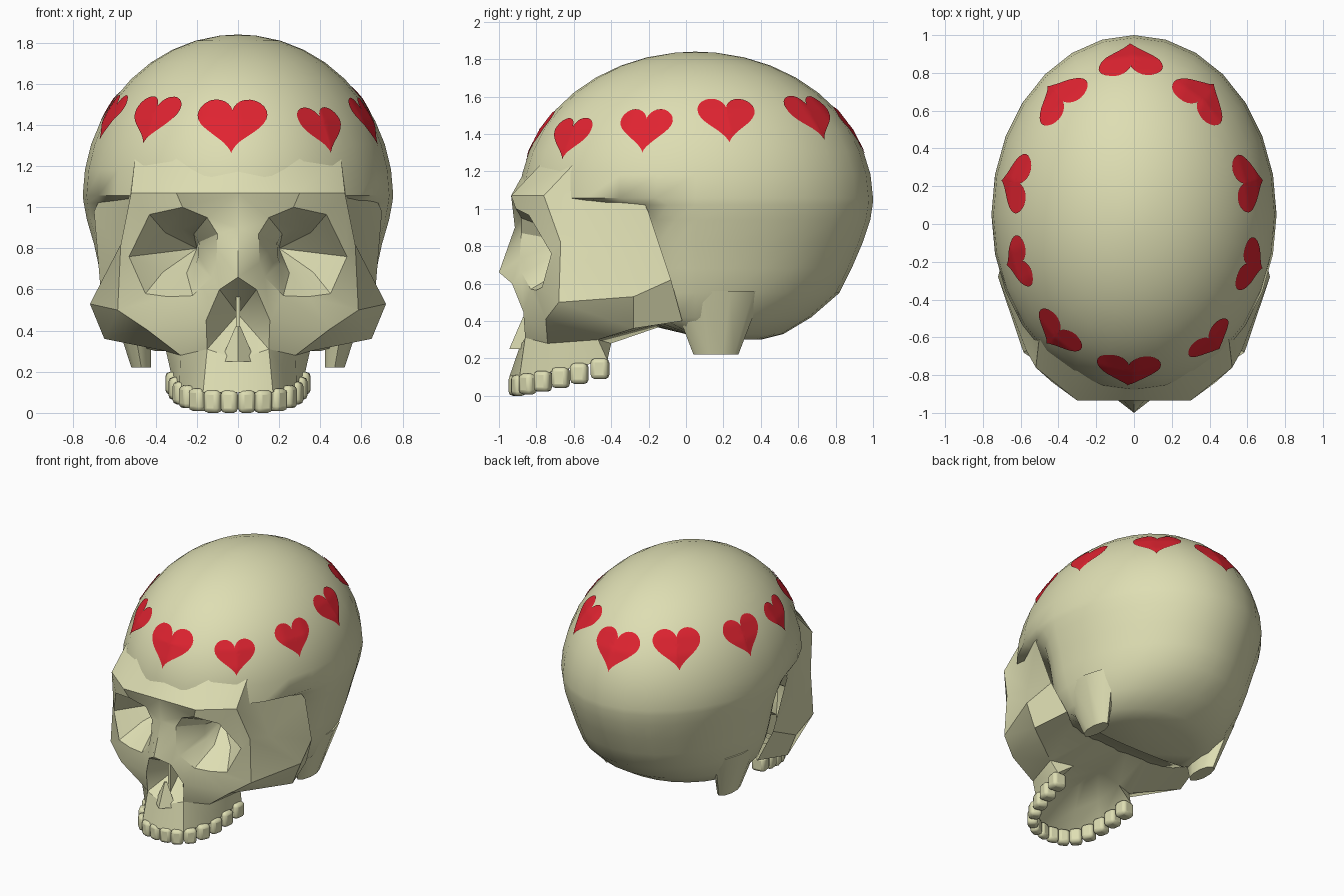
import bpy, bmesh, math
from mathutils import Vector, Matrix
from mathutils.bvhtree import BVHTree

if "Cube" in bpy.data.objects:
    bpy.data.objects.remove(bpy.data.objects["Cube"])


def material(name, rgb):
    m = bpy.data.materials.new(name)
    m.diffuse_color = (*rgb, 1)
    m.use_nodes = True
    m.node_tree.nodes["Principled BSDF"].inputs["Base Color"].default_value = m.diffuse_color
    return m


BONE = material("bone", (0.73, 0.73, 0.45))
RED = material("heart_red", (0.74, 0.017, 0.03))


def finish(name, bm, mat, angle=35, recalc=True):
    if recalc:
        bmesh.ops.recalc_face_normals(bm, faces=bm.faces[:])
    me = bpy.data.meshes.new(name)
    bm.to_mesh(me)
    bm.free()
    me.shade_smooth()
    me.set_sharp_from_angle(angle=math.radians(angle))
    me.materials.append(mat)
    ob = bpy.data.objects.new(name, me)
    bpy.context.collection.objects.link(ob)
    return ob


# Cranium: horizontal egg-shaped rings (z, half width, front y, back y)
SEG, YC = 28, 0.05
rings = [(0.30, 0.40, 0.02, 0.40), (0.33, 0.50, 0.0, 0.52), (0.42, 0.58, -0.38, 0.67),
         (0.55, 0.635, -0.40, 0.82), (0.68, 0.67, -0.40, 0.885), (0.82, 0.70, -0.40, 0.945),
         (0.94, 0.735, -0.42, 0.985), (1.02, 0.75, -0.60, 0.998)]
for i in range(10):
    a = math.radians(9.2 * i + 0.5)
    c = math.cos(a)
    rings.append((1.05 + 0.79 * math.sin(a), 0.755 * c, YC - 0.94 * c, YC + 0.95 * c))
bm = bmesh.new()
prev = None
for z, w, yf, yb in rings:
    ring = []
    for k in range(SEG):
        t = 2 * math.pi * k / SEG
        s = math.sin(t)
        ring.append(bm.verts.new((w * math.cos(t), YC + s * (yb - YC if s > 0 else YC - yf), z)))
    if prev:
        for k in range(SEG):
            j = (k + 1) % SEG
            bm.faces.new((prev[k], prev[j], ring[j], ring[k]))
    else:
        bm.faces.new(ring[::-1])
    prev = ring
pole = bm.verts.new((0, YC, 1.84))
for k in range(SEG):
    bm.faces.new((prev[k], prev[(k + 1) % SEG], pole))
bmesh.ops.recalc_face_normals(bm, faces=bm.faces[:])
tree = BVHTree.FromBMesh(bm)
finish("cranium", bm, BONE, 50)

# Face: short profiles lofted into strips, each mirrored to the other side
bm = bmesh.new()


def loft(*rows, closed=False):
    for ra, rb in zip(rows, rows[1:]):
        for i in range(len(ra) - (0 if closed else 1)):
            j = (i + 1) % len(ra)
            corners = list(dict.fromkeys((ra[i], ra[j], rb[j], rb[i])))
            if len(corners) < 3:
                continue
            for side in (1, -1):
                bm.faces.new([bm.verts.new((side * x, y, z)) for x, y, z in corners])


# Eye sockets: ring around the socket, rim, inner ring, deepest point
around = [(0, -.935, 1.07), (.3, -.935, 1.07), (.52, -.76, 1.07), (.57, -.67, .82), (.585, -.68, .5),
          (.45, -.75, .41), (.155, -.87, .45), (.09, -.93, .6), (0, -1.0, .66), (0, -.915, .9)]
rim = [(.15, -.88, .95), (.27, -.91, 1.0), (.43, -.84, .965), (.53, -.72, .76), (.45, -.77, .58),
       (.34, -.80, .565), (.22, -.83, .57), (.13, -.88, .66), (.105, -.89, .73), (.1, -.88, .87)]
inner = [tuple(Vector(r).lerp(Vector((.28, -.45, .79)), .5)) for r in rim]
loft(around, rim, inner, [(.2, -.46, .8)] * 10, closed=True)

# Forehead, temples and cheekbones running back to the cranium
middle = [(0, -.835, 1.25), (.3, -.765, 1.25), (.5, -.59, 1.25), (.575, -.45, .76), (.72, -.28, .53), (.65, -.28, .36)]
back = [(.6, -.3, 1.2), (.70, -.2, .98), (.67, -.08, .62), (.58, -.02, .40)]
loft(around[:6], middle)
loft(middle[2:], back)

# Upper jaw, tooth edge, palate and skull base
cheek = [around[6], around[5], middle[5]]
jaw = [(0, -.89, .26), (.15, -.86, .31), (.28, -.74, .28), (.35, -.47, .30)]
edge = [(0, -.945, .10), (.17, -.89, .10), (.285, -.7, .13), (.325, -.42, .19)]
palate = [(0, -.78, .18), (.1, -.74, .2), (.2, -.62, .25), (.2, -.4, .28)]
roof = [(0, -.6, .29), (0, -.58, .29), (0, -.5, .31), (0, -.38, .32)]
loft(cheek, jaw[1:])
loft(jaw, edge, palate, roof)
loft([middle[5], jaw[3], palate[3], roof[3]],
     [back[3], (.45, -.12, .39), (.2, -.05, .40), (0, -.05, .40)])
loft([jaw[3], edge[3], palate[3]], [jaw[3], jaw[3], palate[3]])

# Nose opening narrowing to a point inside
nose = [around[8], around[7], around[6], jaw[1], jaw[0]]
loft(nose, [(0, -.66, .48)] * 5)
bmesh.ops.remove_doubles(bm, verts=bm.verts[:], dist=0.0005)
finish("face_bones", bm, BONE, 32)

# Nasal spine and septum inside the nose opening
bm = bmesh.new()
bmesh.ops.create_cone(bm, cap_ends=True, segments=4, radius1=.085, radius2=.012, depth=.17,
                      matrix=Matrix.Translation((0, -.86, .335)))
bmesh.ops.create_cube(bm, size=1, matrix=Matrix.Translation((0, -.74, .47)) @ Matrix.Diagonal((.02, .16, .3, 1)))
finish("nasal_spine", bm, BONE)

# Bony bumps under the skull behind the ears
for side, label in ((1, "right"), (-1, "left")):
    bm = bmesh.new()
    bmesh.ops.create_cone(bm, cap_ends=True, segments=10, radius1=.12, radius2=.25, depth=.34)
    for vert in bm.verts:
        low = vert.co.z < 0
        vert.co = Vector((side * ((.47 if low else .53) + vert.co.x * .42),
                          .16 + vert.co.y, .22 if low else .56))
    finish(f"mastoid_{label}", bm, BONE, 50)

# Upper teeth along the jaw arch
arch = [(.042, -.915), (.122, -.895), (.192, -.845), (.24, -.765), (.27, -.67), (.288, -.57), (.30, -.46)]
bm = bmesh.new()
for i, (x, y) in enumerate(arch):
    a, b = arch[max(i - 1, 0)], arch[min(i + 1, 6)]
    ang = math.atan2(b[1] - a[1], b[0] - a[0])
    z = .055 + max(0, i - 1) ** 1.5 * .008
    for side in (1, -1):
        bmesh.ops.create_cube(bm, size=1, matrix=Matrix.Translation((side * x, y, z))
                              @ Matrix.Rotation(side * ang, 4, 'Z')
                              @ Matrix.Diagonal((.082 + .002 * i, .06 + .007 * i, .11, 1)))
teeth = finish("upper_teeth", bm, BONE, 40)
bev = teeth.modifiers.new("round", 'BEVEL')
bev.width, bev.segments = .022, 2

# Ring of painted hearts: (x, y, z, width), wrapped onto the cranium
hearts = [(-.03, -.79, 1.40, .34), (.42, -.63, 1.38, .28), (.63, -.22, 1.42, .29), (.61, .22, 1.47, .31),
          (.36, .67, 1.48, .33), (-.02, .89, 1.43, .34), (-.42, .69, 1.47, .33), (-.64, .22, 1.44, .32),
          (-.61, -.2, 1.43, .28), (-.42, -.59, 1.43, .30)]
N, LAYERS = 48, 6


def spot(bm, frame, u, v):
    center, right, up, nor = frame
    hit = tree.ray_cast(center + right * u + up * v + nor * .4, -nor)[0]
    return bm.verts.new(hit + nor * .006)


for n, (x, y, z, width) in enumerate(hearts):
    center = tree.find_nearest(Vector((x, y, z)))[0]
    nor = Vector((center.x / .57, (center.y - YC) / .893, (center.z - 1.05) / .624)).normalized()
    right = Vector((0, 0, 1)).cross(nor).normalized()
    frame = (center, right, nor.cross(right), nor)
    bm = bmesh.new()
    k = width / 32
    mid = spot(bm, frame, 0, 2.5 * k)
    prev = None
    for layer in range(1, LAYERS + 1):
        s = k * layer / LAYERS
        ring = []
        for i in range(N):
            t = 2 * math.pi * i / N
            hx = 16 * math.sin(t) ** 3
            hy = 13 * math.cos(t) - 5 * math.cos(2 * t) - 2 * math.cos(3 * t) - math.cos(4 * t)
            ring.append(spot(bm, frame, -hx * s, hy * s + 2.5 * k))
        for i in range(N):
            j = (i + 1) % N
            bm.faces.new((prev[i], ring[i], ring[j], prev[j]) if prev else (mid, ring[i], ring[j]))
        prev = ring
    finish(f"heart_{n + 1}", bm, RED, 60, recalc=False)
